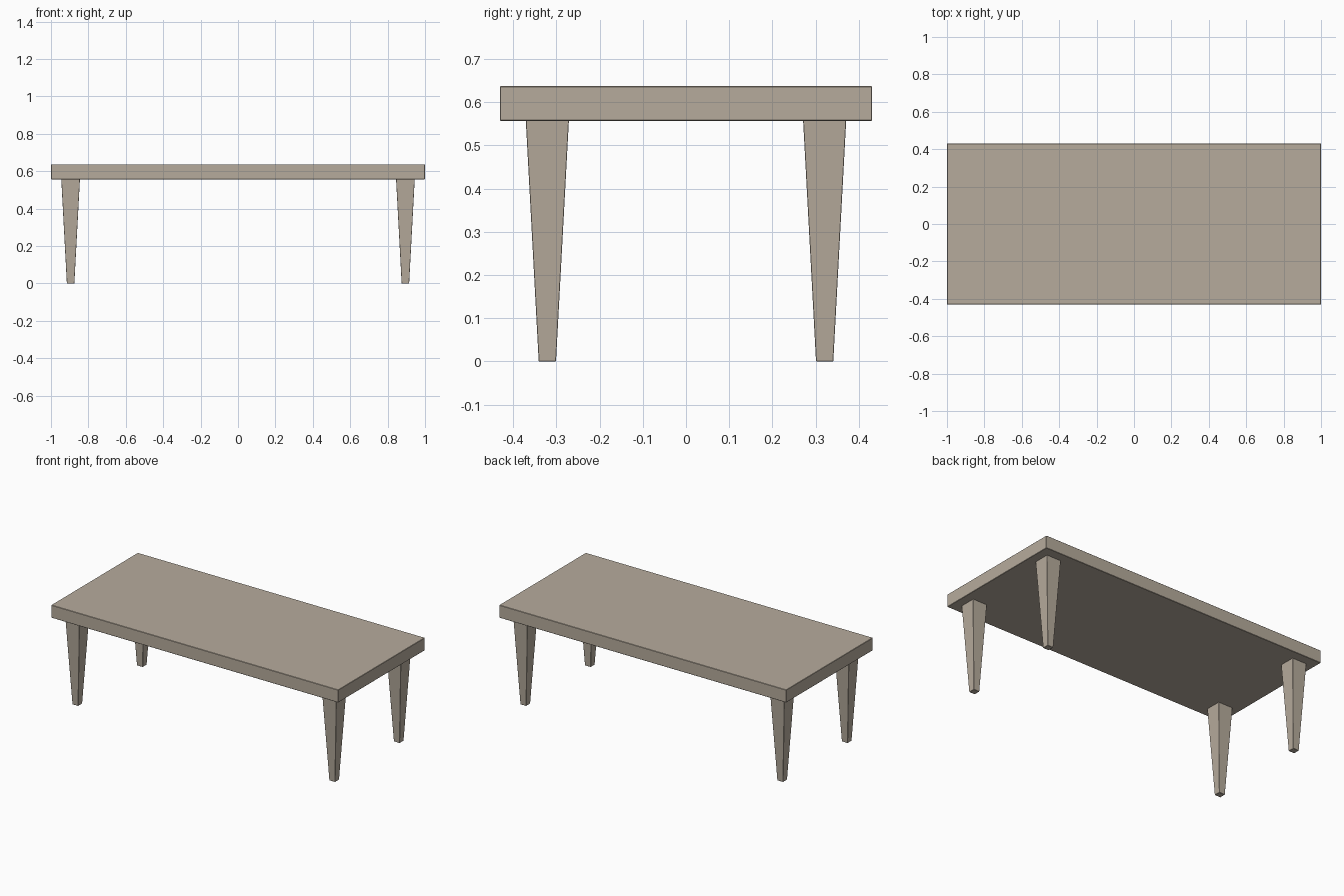
import bpy, bmesh

if "Cube" in bpy.data.objects:
    bpy.data.objects.remove(bpy.data.objects["Cube"])

TOP, UNDER = 0.637, 0.557

wood = bpy.data.materials.new("pale wood")
wood.diffuse_color = (0.47, 0.41, 0.335, 1)
wood.use_nodes = True
wood.node_tree.nodes["Principled BSDF"].inputs["Base Color"].default_value = wood.diffuse_color


def tapered_block(name, x, y, z0, z1, bottom, top, bevel):
    """Box whose bottom and top rectangles may differ in size."""
    bm = bmesh.new()
    bmesh.ops.create_cube(bm, size=1)
    for v in bm.verts:
        w, d = top if v.co.z > 0 else bottom
        v.co = (x + v.co.x * w, y + v.co.y * d, z1 if v.co.z > 0 else z0)
    # tiny chamfer on the edges
    bmesh.ops.bevel(bm, geom=bm.edges[:], offset=bevel, segments=1,
                    affect='EDGES', profile=0.5)
    me = bpy.data.meshes.new(name)
    bm.to_mesh(me)
    bm.free()
    me.materials.append(wood)
    ob = bpy.data.objects.new(name, me)
    bpy.context.collection.objects.link(ob)
    return ob


# table top
tapered_block("table_top", 0, 0, UNDER, TOP, (2, 0.862), (2, 0.862), 0.002)

# four tapered legs
for sx, side in ((-1, "left"), (1, "right")):
    for sy, end in ((-1, "front"), (1, "back")):
        tapered_block(f"{end}_{side}_leg", sx * 0.895, sy * 0.321, 0, UNDER + 0.003,
                      (0.04, 0.04), (0.10, 0.10), 0.001)
